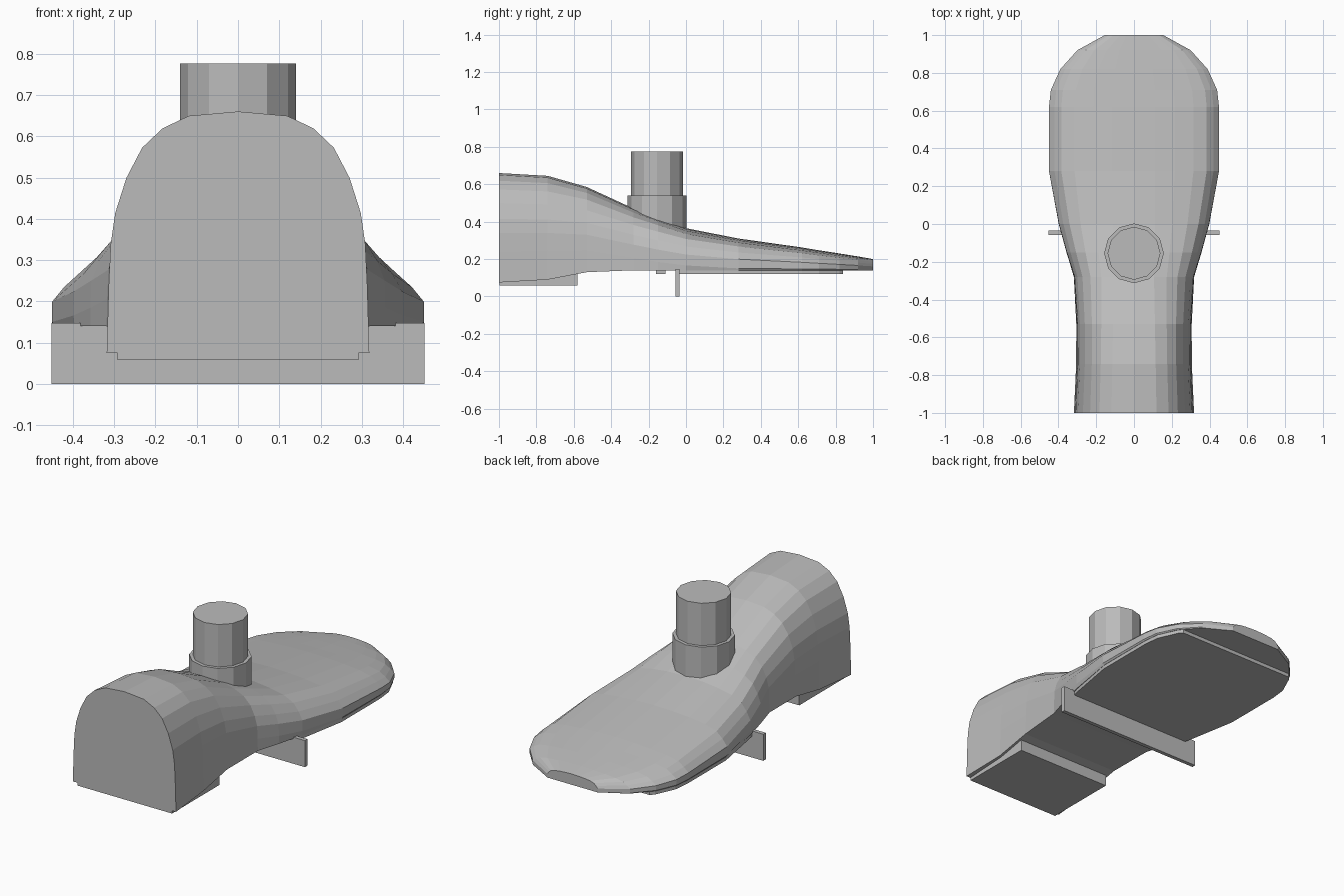
import bpy, bmesh, math

if "Cube" in bpy.data.objects:
    bpy.data.objects.remove(bpy.data.objects["Cube"])

grey = bpy.data.materials.new("plain_grey")
grey.diffuse_color = (0.5, 0.5, 0.5, 1)
grey.use_nodes = True
grey.node_tree.nodes["Principled BSDF"].inputs["Base Color"].default_value = grey.diffuse_color


def finish(name, bm):
    bmesh.ops.recalc_face_normals(bm, faces=bm.faces[:])
    mesh = bpy.data.meshes.new(name)
    bm.to_mesh(mesh)
    bm.free()
    mesh.materials.append(grey)
    obj = bpy.data.objects.new(name, mesh)
    bpy.context.collection.objects.link(obj)
    return obj


def box(name, lo, hi):
    bm = bmesh.new()
    bmesh.ops.create_cube(bm, size=1)
    for v in bm.verts:
        for i in range(3):
            v.co[i] = lo[i] if v.co[i] < 0 else hi[i]
    return finish(name, bm)


def tube(name, r, z0, z1):
    bm = bmesh.new()
    bmesh.ops.create_cone(bm, cap_ends=True, segments=12, radius1=r, radius2=r, depth=z1 - z0)
    bmesh.ops.translate(bm, verts=bm.verts[:], vec=(0, -0.155, (z0 + z1) / 2))
    return finish(name, bm)


# Body stations: y, half width, bottom z, top z, blend from heel to toe section
STATIONS = [
    (-1.0, 0.318, 0.075, 0.66, 0), (-0.74, 0.306, 0.09, 0.645, 0),
    (-0.53, 0.306, 0.13, 0.585, 0.1), (-0.28, 0.32, 0.14, 0.47, 0.35),
    (-0.15, 0.36, 0.14, 0.42, 0.55), (0.0, 0.40, 0.14, 0.365, 0.75),
    (0.28, 0.45, 0.14, 0.31, 1), (0.62, 0.45, 0.14, 0.262, 1),
    (0.71, 0.44, 0.14, 0.247, 1), (0.82, 0.39, 0.14, 0.23, 1),
    (0.92, 0.30, 0.14, 0.214, 1), (1.0, 0.155, 0.14, 0.20, 1)]
# Half sections, as fractions of half width and height
HEEL = [(1, 0), (0.985, 0.28), (0.97, 0.45), (0.935, 0.58), (0.85, 0.725),
        (0.73, 0.85), (0.575, 0.93), (0.375, 0.982), (0, 1)]
TOE = [(0.985, 0), (1, 0.06), (1, 0.35), (0.935, 0.56), (0.855, 0.75),
       (0.70, 0.87), (0.48, 0.94), (0.25, 0.98), (0, 1)]


def half_width(y):
    for a, b in zip(STATIONS, STATIONS[1:]):
        if a[0] <= y <= b[0]:
            return a[1] + (b[1] - a[1]) * (y - a[0]) / (b[0] - a[0])


# Lofted body
bm = bmesh.new()
rings = []
for y, w, zb, zt, t in STATIONS:
    half = [(w * (h[0] * (1 - t) + f[0] * t), zb + (zt - zb) * (h[1] * (1 - t) + f[1] * t))
            for h, f in zip(HEEL, TOE)]
    pts = half + [(-x, z) for x, z in half[-2::-1]]
    rings.append([bm.verts.new((x, y, z)) for x, z in pts])
n = len(rings[0])
for a, b in zip(rings, rings[1:]):
    for i in range(n):
        j = (i + 1) % n
        bm.faces.new((a[i], a[j], b[j], b[i]))
bm.faces.new(rings[0])
bm.faces.new(rings[-1])
finish("body", bm)

# Front sole, following the body outline
bm = bmesh.new()
ys = [-0.04, 0.0, 0.14, 0.28, 0.62, 0.71, 0.82, 0.84]
right = [(half_width(y) - 0.008, y) for y in ys]
outline = right + [(-x, y) for x, y in reversed(right)]
face = bm.faces.new([bm.verts.new((x, y, 0.12)) for x, y in outline])
ext = bmesh.ops.extrude_face_region(bm, geom=[face])
bmesh.ops.translate(bm, verts=[v for v in ext["geom"] if isinstance(v, bmesh.types.BMVert)],
                    vec=(0, 0, 0.025))
finish("front_sole", bm)

# Heel block, cross plate and small strip underneath
box("heel_block", (-0.292, -0.998, 0.058), (0.292, -0.58, 0.13))
box("cross_plate", (-0.452, -0.057, 0.0), (0.452, -0.035, 0.148))
box("under_strip", (-0.29, -0.16, 0.12), (0.29, -0.11, 0.15))

# Upright post and its collar
tube("post_collar", 0.158, 0.30, 0.54)
tube("post", 0.14, 0.50, 0.776)
